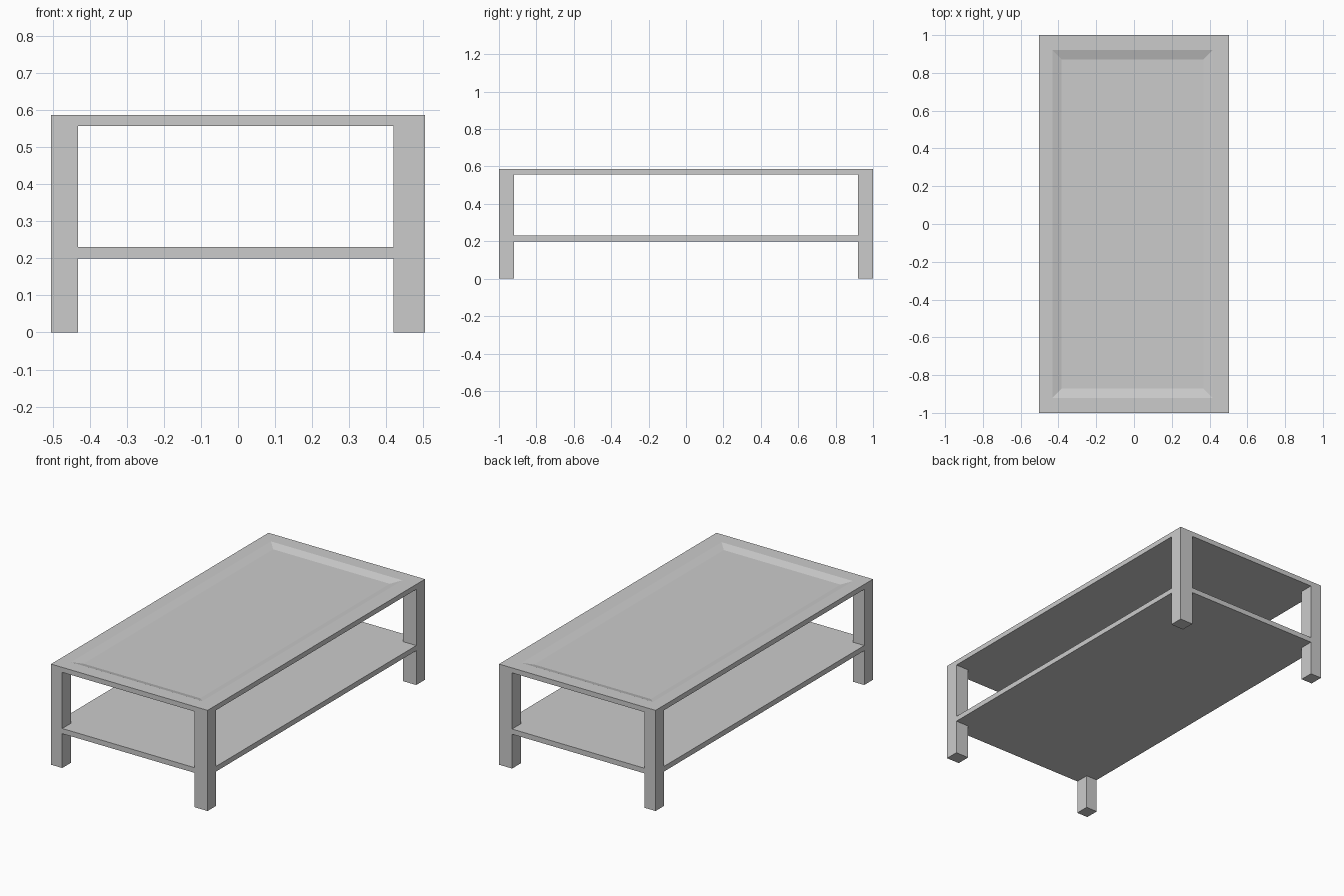
import bpy
import bmesh

if "Cube" in bpy.data.objects:
    bpy.data.objects.remove(bpy.data.objects["Cube"])

HX, HY = 0.504, 1.0              # half footprint
LEFT, RIGHT, END = -0.432, 0.42, 0.92   # inner leg faces
SHELF_Z, SHELF_T = 0.2, 0.03
TOP_Z, TOP_H = 0.557, 0.586


def extruded(name, outline, z0, z1):
    """Flat outline (counter-clockwise) extruded from z0 to z1."""
    bm = bmesh.new()
    base = bm.faces.new([bm.verts.new((x, y, z0)) for x, y in outline])
    ext = bmesh.ops.extrude_face_region(bm, geom=[base], use_keep_orig=True)
    verts = [v for v in ext["geom"] if isinstance(v, bmesh.types.BMVert)]
    bmesh.ops.translate(bm, vec=(0, 0, z1 - z0), verts=verts)
    bmesh.ops.recalc_face_normals(bm, faces=bm.faces)
    return finish(name, bm)


def finish(name, bm):
    mesh = bpy.data.meshes.new(name)
    bm.to_mesh(mesh)
    bm.free()
    obj = bpy.data.objects.new(name, mesh)
    bpy.context.collection.objects.link(obj)
    return obj


def rect(x0, x1, y0, y1):
    return [(x0, y0), (x1, y0), (x1, y1), (x0, y1)]


# Four legs, running from the floor to the underside of the top
for side, x0, x1 in (("left", -HX, LEFT), ("right", RIGHT, HX)):
    for end, y0, y1 in (("front", -HY, -END), ("back", END, HY)):
        extruded(f"{end}_{side}_leg", rect(x0, x1, y0, y1), 0, TOP_Z)

# Lower shelf, flush with the outer faces and notched around the legs
extruded("lower_shelf", [
    (LEFT, -HY), (RIGHT, -HY), (RIGHT, -END), (HX, -END),
    (HX, END), (RIGHT, END), (RIGHT, HY), (LEFT, HY),
    (LEFT, END), (-HX, END), (-HX, -END), (LEFT, -END),
], SHELF_Z, SHELF_Z + SHELF_T)

# Table top: stacked rectangular loops make the slab and its bevelled recess
bm = bmesh.new()
floor_z = TOP_H - 0.015
loops = [(rect(-HX, HX, -HY, HY), TOP_Z),
         (rect(-HX, HX, -HY, HY), TOP_H),
         (rect(LEFT, 0.415, -END, END), TOP_H),
         (rect(LEFT + 0.048, 0.367, -END + 0.048, END - 0.048), floor_z)]
rings = [[bm.verts.new((x, y, z)) for x, y in pts] for pts, z in loops]
for a, b in zip(rings, rings[1:]):
    for i in range(4):
        j = (i + 1) % 4
        bm.faces.new((a[i], a[j], b[j], b[i]))
bm.faces.new(rings[0][::-1])
bm.faces.new(rings[-1])
bmesh.ops.recalc_face_normals(bm, faces=bm.faces)
finish("table_top", bm)
